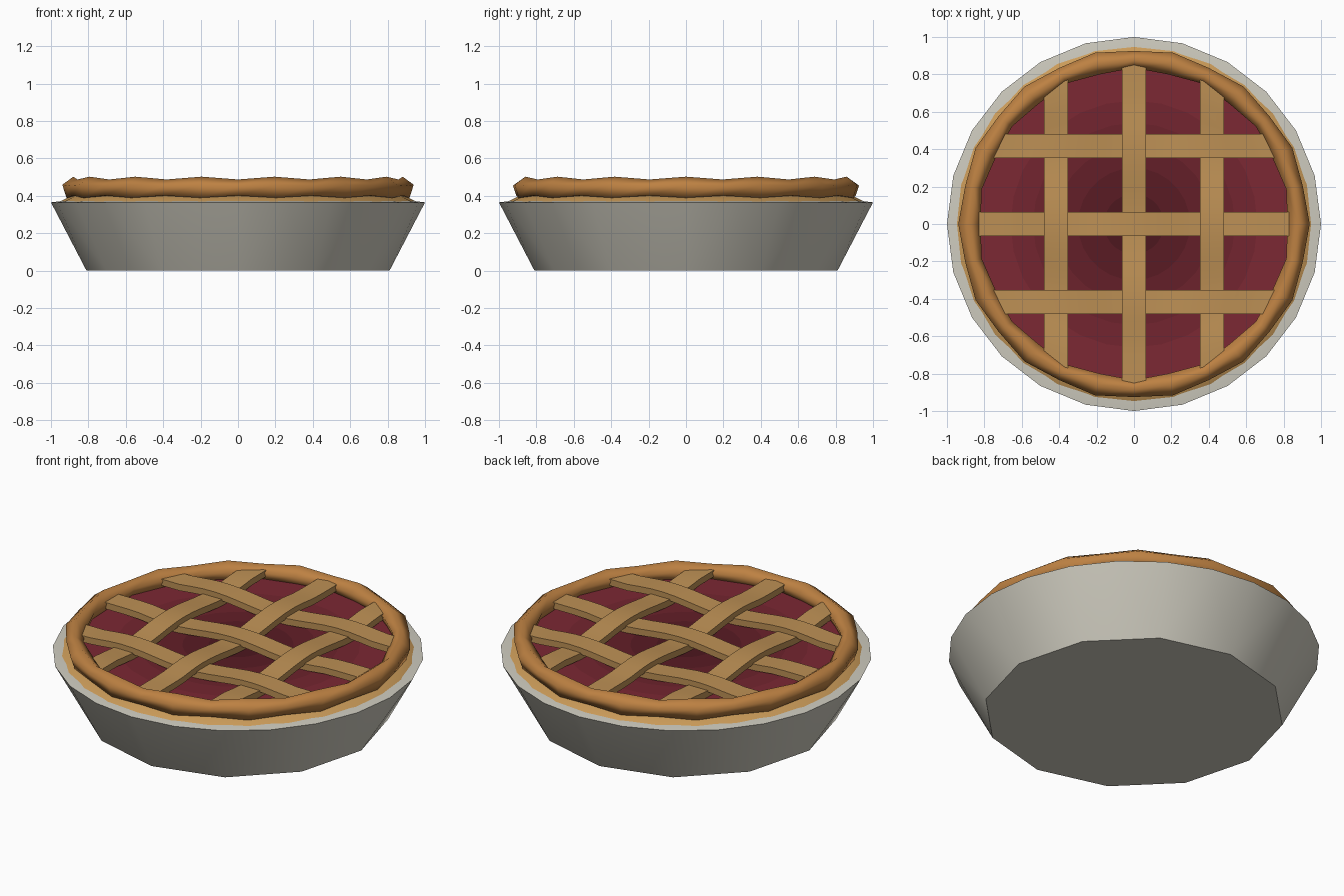
import bpy, bmesh
from math import sin, cos, pi, sqrt

if "Cube" in bpy.data.objects:
    bpy.data.objects.remove(bpy.data.objects["Cube"])


def material(name, rgb):
    m = bpy.data.materials.new(name)
    m.diffuse_color = (*rgb, 1)
    m.use_nodes = True
    m.node_tree.nodes["Principled BSDF"].inputs["Base Color"].default_value = m.diffuse_color
    return m


def finish(bm, name, mats, angle=None):
    bmesh.ops.recalc_face_normals(bm, faces=bm.faces)
    me = bpy.data.meshes.new(name)
    bm.to_mesh(me)
    bm.free()
    for m in mats:
        me.materials.append(m)
    ob = bpy.data.objects.new(name, me)
    bpy.context.collection.objects.link(ob)
    if angle:
        bpy.ops.object.select_all(action='DESELECT')
        ob.select_set(True)
        bpy.context.view_layer.objects.active = ob
        bpy.ops.object.shade_smooth_by_angle(angle=angle)
    return ob


def ring(bm, r, z, n):
    return [bm.verts.new((r * cos(2 * pi * i / n), r * sin(2 * pi * i / n), z))
            for i in range(n)]


def bridge(bm, a, b):
    n = len(a)
    return [bm.faces.new((a[i], a[(i + 1) % n], b[(i + 1) % n], b[i]))
            for i in range(n)]


ceramic = material("ceramic", (0.62, 0.60, 0.52))
baked = material("baked_crust", (0.51, 0.22, 0.055))
pale = material("pale_crust", (0.60, 0.33, 0.10))
strip_mat = material("lattice_crust", (0.51, 0.28, 0.09))

# Pan: 12-sided base lofted to a 24-sided rim
bm = bmesh.new()
base = ring(bm, 0.81, 0, 12)
rim = ring(bm, 1.0, 0.365, 24)
lip = ring(bm, 0.92, 0.375, 24)
bm.faces.new(base)
for k in range(12):
    b0, b1 = base[k], base[(k + 1) % 12]
    r0, r1, r2 = rim[2 * k], rim[2 * k + 1], rim[(2 * k + 2) % 24]
    for f in ((b0, r1, r0), (b0, b1, r1), (b1, r2, r1)):
        bm.faces.new(f)
bridge(bm, rim, lip)
bm.faces.new(lip)
finish(bm, "pan", [ceramic], pi / 5)

# Lower crust flange between pan and rolled edge
bm = bmesh.new()
lo, hi = ring(bm, 0.95, 0.37, 28), ring(bm, 0.88, 0.405, 28)
bridge(bm, lo, hi)
bm.faces.new(lo)
bm.faces.new(hi)
finish(bm, "lower_crust", [pale], pi / 6)

# Rolled crust edge: five-sided tube with 14 crimps
bm = bmesh.new()
N = 28
loops = []
for i in range(N):
    a = 2 * pi * i / N
    t = 0.055 + 0.0075 * cos(14 * a)
    loop = []
    for j in range(5):
        b = pi / 2 + 2 * pi * j / 5
        r = 0.88 + t * cos(b)
        loop.append(bm.verts.new((r * cos(a), r * sin(a), 0.44 + t * sin(b))))
    loops.append(loop)
for i in range(N):
    bridge(bm, loops[i], loops[(i + 1) % N])
finish(bm, "crust_edge", [baked], pi / 2)

# Fruit filling: disc darkening toward the middle
bm = bmesh.new()
radii = [0.86, 0.66, 0.54, 0.42, 0.30, 0.16]
fills = [material(f"filling_{i}", (0.20 - 0.025 * i, 0.021 - 0.0025 * i, 0.033 - 0.004 * i))
         for i in range(len(radii))]
rings = [ring(bm, r, 0.412, N) for r in radii]
for i in range(len(radii) - 1):
    for f in bridge(bm, rings[i], rings[i + 1]):
        f.material_index = i
bm.faces.new(rings[-1]).material_index = len(radii) - 1
finish(bm, "filling", fills)


# Woven lattice strips, ends trimmed to the crust circle
def strip(name, off, along_x, sign):
    bm = bmesh.new()
    half, th, n = 0.0635, 0.038, 20
    sections = []
    for i in range(n + 1):
        t = 2 * i / n - 1
        sec = []
        for side, top in ((-1, 0), (1, 0), (1, 1), (-1, 1)):
            c = off + side * half
            d = t * sqrt(0.868 ** 2 - c * c)
            wave = cos(pi * d / 0.417) if abs(d) < 0.6255 else 0
            z = 0.428 + th * top + sign * 0.017 * wave
            sec.append(bm.verts.new((d, c, z) if along_x else (c, d, z)))
        sections.append(sec)
    for a, b in zip(sections, sections[1:]):
        bridge(bm, a, b)
    bm.faces.new(sections[0])
    bm.faces.new(sections[-1])
    finish(bm, name, [strip_mat], pi / 6)


for k in (-1, 0, 1):
    over = 1 if k == 0 else -1
    strip(f"lattice_across_{k + 2}", 0.417 * k, True, over)
    strip(f"lattice_along_{k + 2}", 0.417 * k, False, -over)
